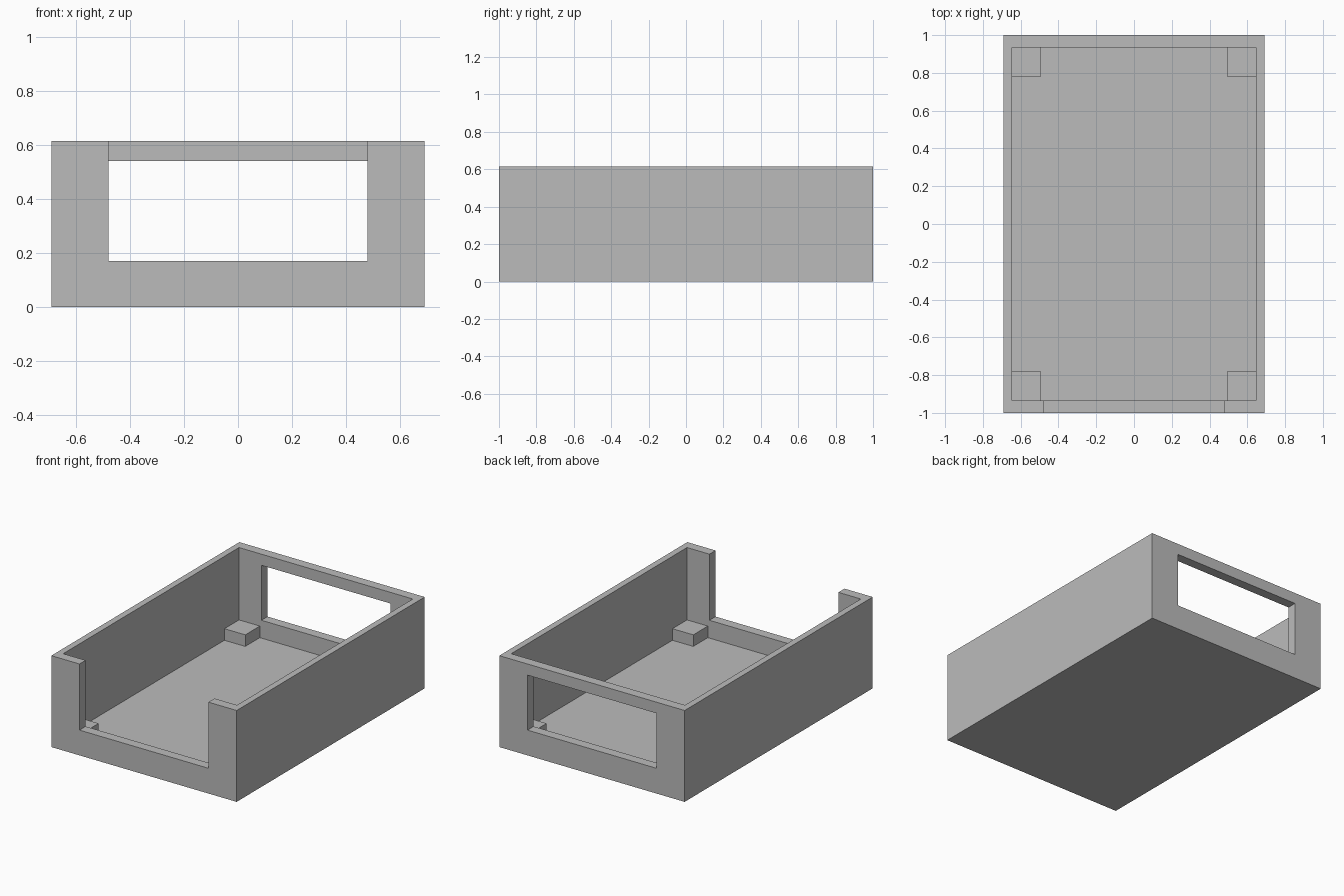
import bpy

default = bpy.data.objects.get("Cube")
if default:
    bpy.data.objects.remove(default, do_unlink=True)

# Overall sizes
HALF_W, HALF_L, HEIGHT = 0.69, 1.0, 0.615
IN_X, IN_FRONT, IN_BACK = 0.647, -0.935, 0.935
FLOOR, SILL, LINTEL, OPEN_X = 0.05, 0.17, 0.54, 0.48
POST, POST_TOP = 0.155, 0.128

grey = bpy.data.materials.new("plain grey")
grey.use_nodes = True
colour = (0.5, 0.5, 0.5, 1)
grey.diffuse_color = colour
grey.node_tree.nodes["Principled BSDF"].inputs["Base Color"].default_value = colour


def box(name, low, high):
    """Axis-aligned box between two opposite corners."""
    centre = [(a + b) / 2 for a, b in zip(low, high)]
    bpy.ops.mesh.primitive_cube_add(size=1, location=centre)
    ob = bpy.context.object
    ob.name = name
    ob.scale = [b - a for a, b in zip(low, high)]
    bpy.ops.object.transform_apply(location=True, rotation=False, scale=True)
    ob.data.materials.append(grey)
    return ob


def cut(target, low, high):
    """Subtract a box from the target and discard the cutter."""
    cutter = box("cutter", low, high)
    cutter.hide_render = True
    mod = target.modifiers.new("cut", "BOOLEAN")
    mod.operation, mod.solver, mod.object = "DIFFERENCE", "EXACT", cutter
    bpy.context.view_layer.objects.active = target
    bpy.ops.object.modifier_apply(modifier=mod.name)
    bpy.data.objects.remove(cutter, do_unlink=True)


# Open-topped tray
tray = box("tray", (-HALF_W, -HALF_L, 0), (HALF_W, HALF_L, HEIGHT))
cut(tray, (-IN_X, IN_FRONT, FLOOR), (IN_X, IN_BACK, 1))

# Front notch open to the rim, and closed back window
cut(tray, (-OPEN_X, -1.2, SILL), (OPEN_X, -0.8, 1))
cut(tray, (-OPEN_X, 0.8, SILL), (OPEN_X, 1.2, LINTEL))

# Support blocks in the four inner corners, sunk slightly into the shell
SINK = 0.01
for side, sx in (("left", 1), ("right", -1)):
    for end, wall, sy in (("front", IN_FRONT, -1), ("back", IN_BACK, 1)):
        xs = sorted((sx * (IN_X - POST), sx * (IN_X + SINK)))
        ys = sorted((wall - sy * POST, wall + sy * SINK))
        box(f"{end}_{side}_corner_block",
            (xs[0], ys[0], FLOOR - SINK), (xs[1], ys[1], POST_TOP))
